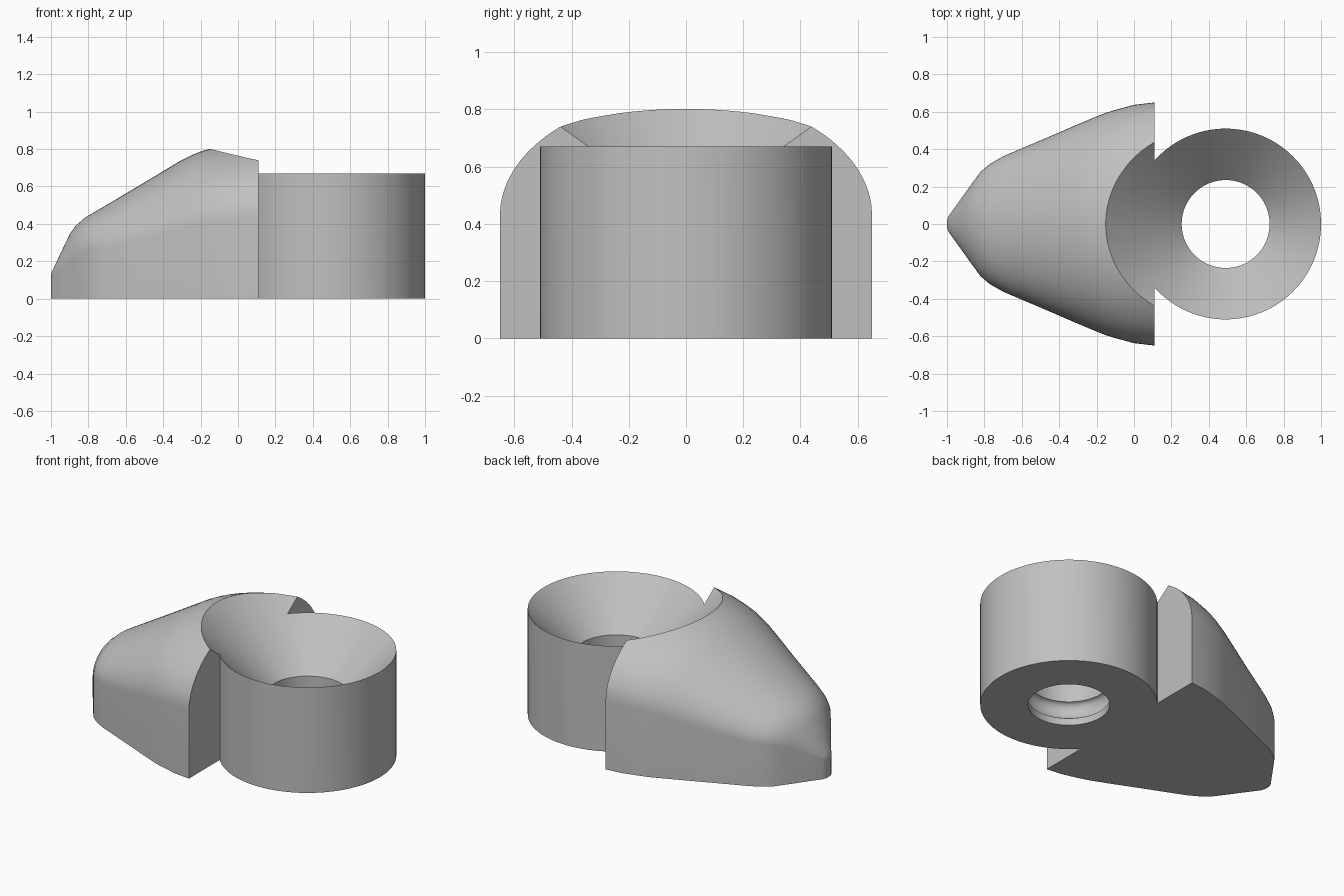
import bpy, bmesh, math

cube = bpy.data.objects.get("Cube")
if cube:
    bpy.data.objects.remove(cube, do_unlink=True)

CENTRE_X = 0.49      # axis of the round socket
SOCKET_R = 0.51
HOLE_R = 0.235
CONE_Z = 0.395       # where the 45 degree flare begins
STEPS = 128

grey = bpy.data.materials.new("light_grey")
grey.use_nodes = True
colour = (0.53, 0.53, 0.53, 1)
grey.diffuse_color = colour
grey.node_tree.nodes["Principled BSDF"].inputs["Base Color"].default_value = colour


def make_object(name, bm):
    bmesh.ops.remove_doubles(bm, verts=bm.verts, dist=1e-5)
    bmesh.ops.recalc_face_normals(bm, faces=bm.faces)
    mesh = bpy.data.meshes.new(name)
    bm.to_mesh(mesh)
    bm.free()
    mesh.materials.append(grey)
    obj = bpy.data.objects.new(name, mesh)
    bpy.context.collection.objects.link(obj)
    return obj


def lathe(name, profile):
    """Revolve (radius, z) points about the socket axis."""
    bm = bmesh.new()
    verts = [bm.verts.new((CENTRE_X + r, 0, z)) for r, z in profile]
    edges = [bm.edges.new(pair) for pair in zip(verts, verts[1:])]
    bmesh.ops.spin(bm, geom=verts + edges, cent=(CENTRE_X, 0, 0), axis=(0, 0, 1),
                   angle=math.tau, steps=STEPS)
    return make_object(name, bm)


def loft(name, stations, arc=40):
    """Skin upright-sided sections with half-elliptical roofs along x."""
    bm = bmesh.new()
    rings = []
    for x, w, shoulder, top in stations:
        pts = [(w, 0)]
        for i in range(arc + 1):
            a = math.pi * i / arc
            pts.append((w * math.cos(a), shoulder + (top - shoulder) * math.sin(a)))
        pts.append((-w, 0))
        rings.append([bm.verts.new((x, y, z)) for y, z in pts])
    n = len(rings[0])
    for a, b in zip(rings, rings[1:]):
        for i in range(n):
            j = (i + 1) % n
            bm.faces.new((a[i], a[j], b[j], b[i]))
    bm.faces.new(rings[0])
    bm.faces.new(rings[-1])
    return make_object(name, bm)


def boolean(target, other, operation):
    mod = target.modifiers.new(operation.lower(), 'BOOLEAN')
    mod.operation = operation
    mod.solver = 'EXACT'
    mod.object = other
    bpy.context.view_layer.objects.active = target
    bpy.ops.object.modifier_apply(modifier=mod.name)
    bpy.data.objects.remove(other, do_unlink=True)


# Tapered nose: x, half width, shoulder height, roof height
body = loft("tapered_socket_body", [
    (-1.0, .02, .11, .13), (-.99, .045, .125, .155), (-.95, .10, .165, .24),
    (-.90, .17, .21, .345), (-.87, .212, .235, .388), (-.82, .28, .255, .432),
    (-.77, .322, .265, .462), (-.70, .362, .275, .503), (-.50, .447, .32, .622),
    (-.30, .533, .37, .742), (-.25, .554, .385, .767), (-.20, .575, .395, .787),
    (-.155, .593, .405, .801), (-.10, .61, .415, .815), (0, .637, .425, .835),
    (.11, .65, .43, .85)])

# Round socket, left tall so that the flare trims its rim
socket = lathe("round_socket", [(0, 0), (SOCKET_R, 0), (SOCKET_R, .8), (0, .8)])
boolean(body, socket, 'UNION')

# Through hole with a small inner groove and a conical flare
groove = [(HOLE_R + .035 * math.sin(math.pi * i / 10), .1 - .055 * math.cos(math.pi * i / 10))
          for i in range(11)]
cutter = lathe("hole_cutter", [(0, -.1), (HOLE_R, -.1), *groove, (HOLE_R, CONE_Z),
                               (HOLE_R + .6, CONE_Z + .6), (0, CONE_Z + .6)])
cutter.hide_render = True
boolean(body, cutter, 'DIFFERENCE')

# Smooth curves, keep crisp edges
bpy.ops.object.select_all(action='DESELECT')
body.select_set(True)
bpy.context.view_layer.objects.active = body
bpy.ops.object.shade_smooth_by_angle(angle=math.radians(30))
